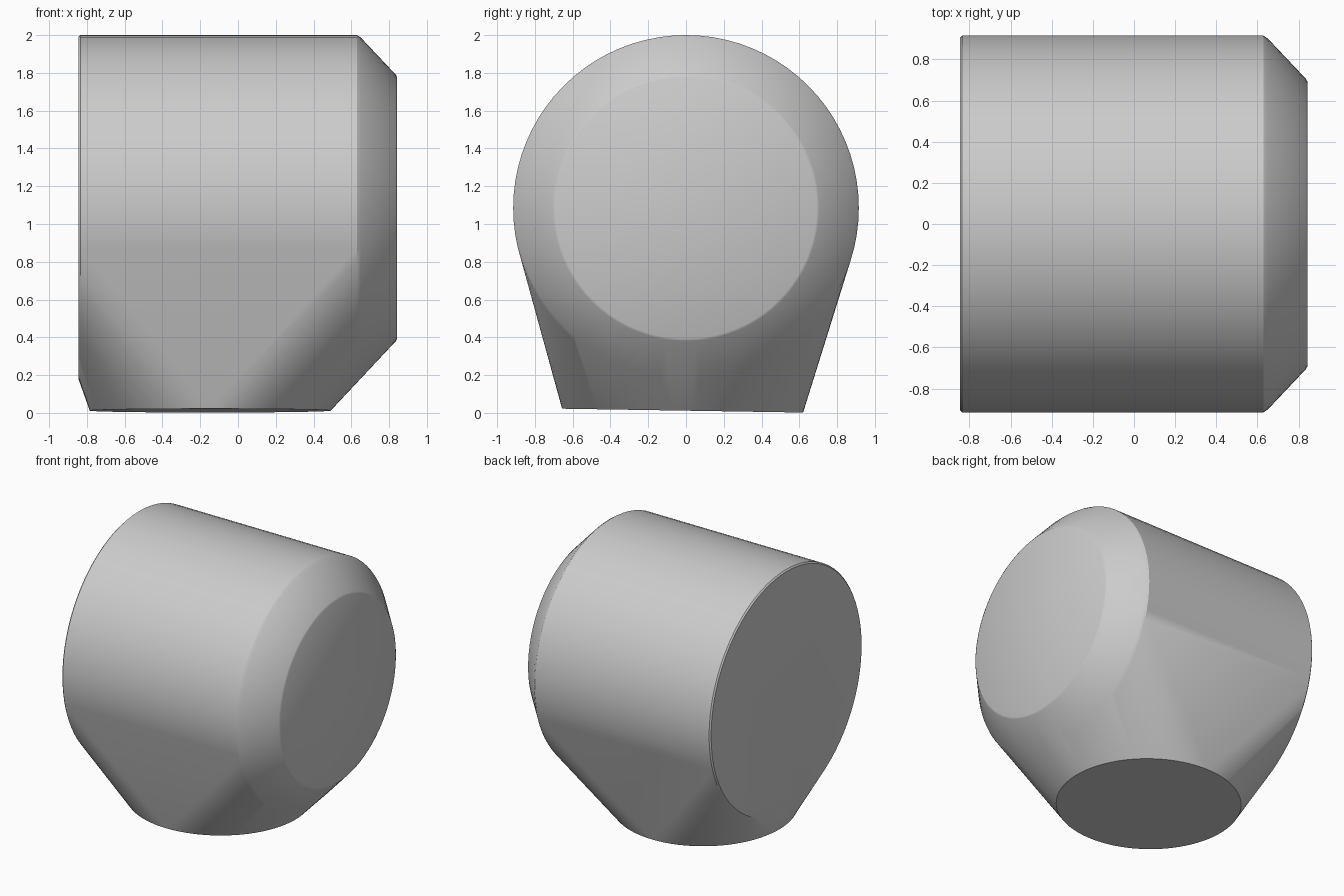
import bpy
import bmesh
from math import sin, cos, pi, radians
from mathutils import Vector

cube = bpy.data.objects.get("Cube")
if cube:
    bpy.data.objects.remove(cube, do_unlink=True)

SIDES = 80
AXIS_Z = 1.085

grey = bpy.data.materials.new("plain_grey")
grey.use_nodes = True
colour = (0.6, 0.6, 0.6, 1)
grey.diffuse_color = colour
grey.node_tree.nodes["Principled BSDF"].inputs["Base Color"].default_value = colour


def ring(bm, centre, radius, u, v):
    """Add a circle of vertices in the plane spanned by u and v."""
    for i in range(SIDES):
        a = 2 * pi * i / SIDES
        bm.verts.new(Vector(centre) + radius * (cos(a) * Vector(u) + sin(a) * Vector(v)))


bm = bmesh.new()

# Horizontal barrel with softened rims and a chamfered end: (x, radius)
for x, radius in [(-0.845, 0.905), (-0.835, 0.915), (0.63, 0.915),
                  (0.65, 0.902), (0.836, 0.705), (0.843, 0.692)]:
    ring(bm, (x, 0, AXIS_Z), radius, (0, 1, 0), (0, 0, 1))

# Slightly tilted round foot
ring(bm, (-0.147, -0.018, 0.012), 0.638, (1, 0, 0), (0, 1, -0.016))

# Wrap barrel and foot in one tight skin
result = bmesh.ops.convex_hull(bm, input=bm.verts[:])
loose = [v for v in bm.verts if not v.link_faces]
bmesh.ops.delete(bm, geom=loose, context='VERTS')
bmesh.ops.dissolve_limit(bm, angle_limit=radians(0.3), verts=bm.verts[:], edges=bm.edges[:])
bmesh.ops.recalc_face_normals(bm, faces=bm.faces[:])

mesh = bpy.data.meshes.new("angled_body")
bm.to_mesh(mesh)
bm.free()
mesh.materials.append(grey)
body = bpy.data.objects.new("angled_body", mesh)
bpy.context.collection.objects.link(body)

bpy.ops.object.select_all(action='DESELECT')
body.select_set(True)
bpy.context.view_layer.objects.active = body
bpy.ops.object.shade_smooth_by_angle(angle=radians(30))
